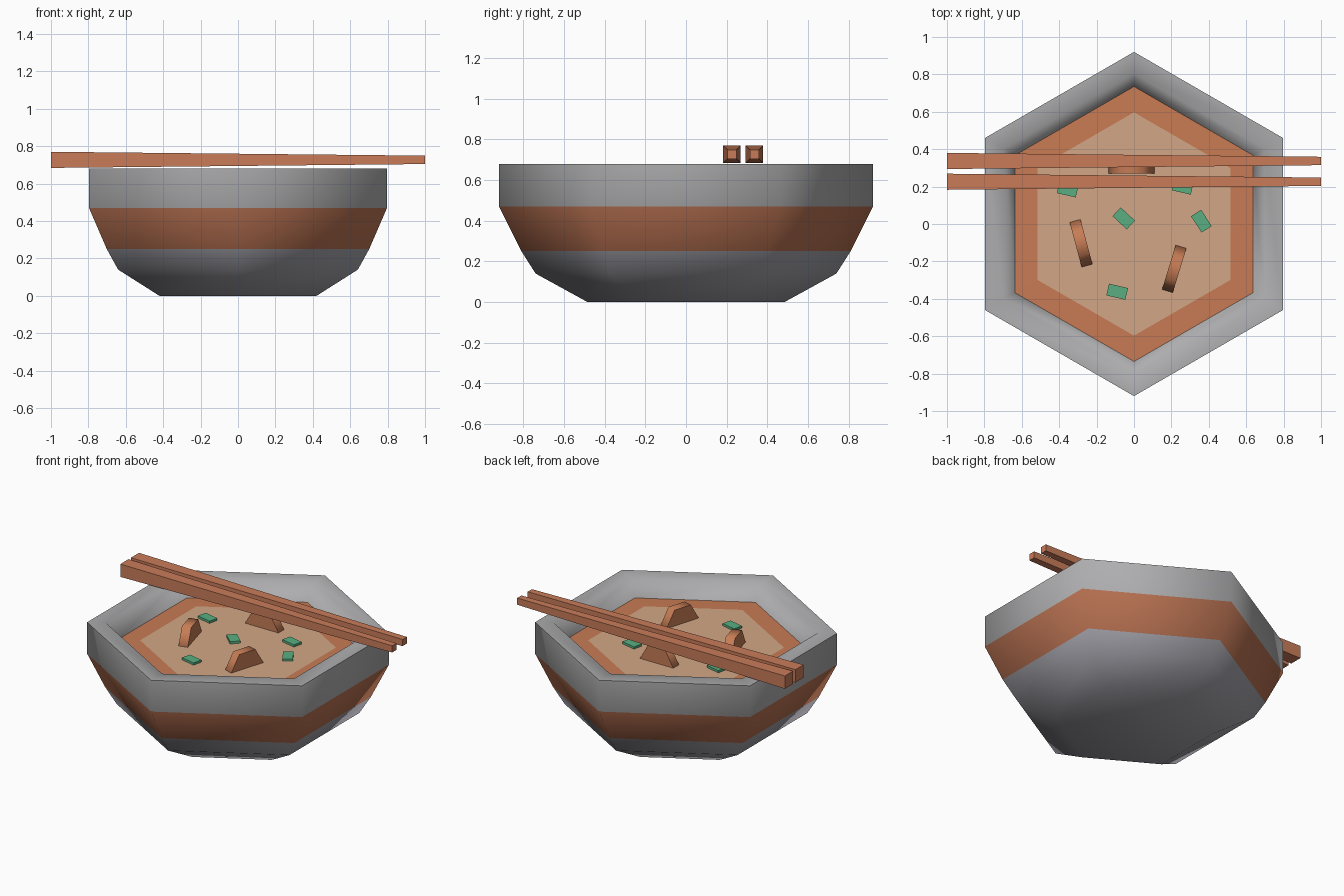
import bpy, bmesh
from math import sin, cos, pi, radians
from mathutils import Matrix

if "Cube" in bpy.data.objects:
    bpy.data.objects.remove(bpy.data.objects["Cube"])


def material(name, rgb):
    m = bpy.data.materials.new(name)
    m.diffuse_color = (*rgb, 1)
    m.use_nodes = True
    m.node_tree.nodes["Principled BSDF"].inputs["Base Color"].default_value = m.diffuse_color
    return m


GREY = material("ceramic", (0.42, 0.42, 0.43))
SLATE = material("dark_ceramic", (0.36, 0.36, 0.4))
BROWN = material("band_brown", (0.46, 0.16, 0.08))
BROTH = material("broth", (0.58, 0.2, 0.09))
CREAM = material("noodles", (0.65, 0.39, 0.24))
WOOD = material("wood", (0.58, 0.2, 0.1))
MEAT = material("meat", (0.56, 0.2, 0.09))
GREEN = material("herb", (0.1, 0.43, 0.22))


def finish(name, bm, mats, smooth=None):
    bmesh.ops.recalc_face_normals(bm, faces=bm.faces)
    me = bpy.data.meshes.new(name)
    bm.to_mesh(me)
    bm.free()
    for m in mats:
        me.materials.append(m)
    ob = bpy.data.objects.new(name, me)
    bpy.context.collection.objects.link(ob)
    if smooth:
        bpy.ops.object.select_all(action='DESELECT')
        ob.select_set(True)
        bpy.context.view_layer.objects.active = ob
        bpy.ops.object.shade_smooth_by_angle(angle=radians(smooth))
    return ob


def hex_loft(name, rings, slots, mats, smooth=None):
    """Skin hexagonal rings (radius, z); slots give each band's material."""
    bm = bmesh.new()
    loops = [[bm.verts.new((r * cos(pi / 2 + k * pi / 3), r * sin(pi / 2 + k * pi / 3), z))
              for k in range(6)] for r, z in rings]
    for a, b, s in zip(loops, loops[1:], slots):
        for k in range(6):
            n = (k + 1) % 6
            bm.faces.new((a[k], a[n], b[n], b[k])).material_index = s
    bm.faces.new(loops[0]).material_index = slots[0]
    bm.faces.new(loops[-1]).material_index = slots[-1]
    return finish(name, bm, mats, smooth)


# bowl with brown band, rim and inner wall
hex_loft("bowl",
         [(0.485, 0), (0.74, 0.14), (0.81, 0.25), (0.92, 0.47), (0.92, 0.68),
          (0.805, 0.68), (0.735, 0.57), (0.66, 0.46)],
         [1, 1, 2, 0, 0, 0, 0], [GREY, SLATE, BROWN], smooth=62)

# soup: broth border around a paler centre
hex_loft("soup", [(0.67, 0.475), (0.735, 0.57), (0.597, 0.572)], [0, 0], [BROTH, CREAM])
soup = bpy.data.objects["soup"].data
max(soup.polygons, key=lambda p: (p.center.z, p.area)).material_index = 1


# meat slices: hexagonal discs standing half sunk in the soup
def slice_of_meat(name, x, y, turn):
    bm = bmesh.new()
    bmesh.ops.create_cone(bm, cap_ends=True, segments=6, radius1=0.125, radius2=0.125, depth=0.06,
                          matrix=Matrix.Translation((x, y, 0.57))
                          @ Matrix.Rotation(radians(turn), 4, 'Z')
                          @ Matrix.Rotation(pi / 2, 4, 'X')
                          @ Matrix.Rotation(pi / 2, 4, 'Z'))
    # turn the disc so that a flat edge is on top
    if max(v.co.z for v in bm.verts) > 0.69:
        c = Matrix.Translation((x, y, 0.57))
        axis = Matrix.Rotation(radians(turn), 4, 'Z') @ Matrix.Rotation(pi / 6, 4, 'Y') \
            @ Matrix.Rotation(radians(-turn), 4, 'Z')
        bm.transform(c @ axis @ c.inverted())
    finish(name, bm, [MEAT], smooth=62)


for i, p in enumerate([(-0.283, -0.103, 105), (0.215, -0.24, 73), (-0.013, 0.30, 0)]):
    slice_of_meat(f"meat_slice_{i + 1}", *p)

# chopped herbs floating on top
herbs = [(-0.055, 0.03, -43), (0.36, 0.015, -57), (-0.09, -0.362, -13),
         (-0.355, 0.185, -13), (0.26, 0.20, -13)]
for i, (x, y, turn) in enumerate(herbs):
    bm = bmesh.new()
    bmesh.ops.create_cube(bm, size=1, matrix=Matrix.Translation((x, y, 0.577))
                          @ Matrix.Rotation(radians(turn), 4, 'Z')
                          @ Matrix.Diagonal((0.104, 0.064, 0.02, 1)))
    finish(f"herb_{i + 1}", bm, [GREEN])

# tapered chopsticks resting on the rim
for i, y in enumerate((0.226, 0.337)):
    bm = bmesh.new()
    bmesh.ops.create_cube(bm, size=1, matrix=Matrix.Translation((0, y, 0.727))
                          @ Matrix.Diagonal((2, 0.086, 0.086, 1)))
    for v in bm.verts:
        if v.co.x > 0:
            v.co.y = y + (v.co.y - y) * 0.52
            v.co.z = 0.727 + (v.co.z - 0.727) * 0.52
    finish(f"chopstick_{i + 1}", bm, [WOOD])
